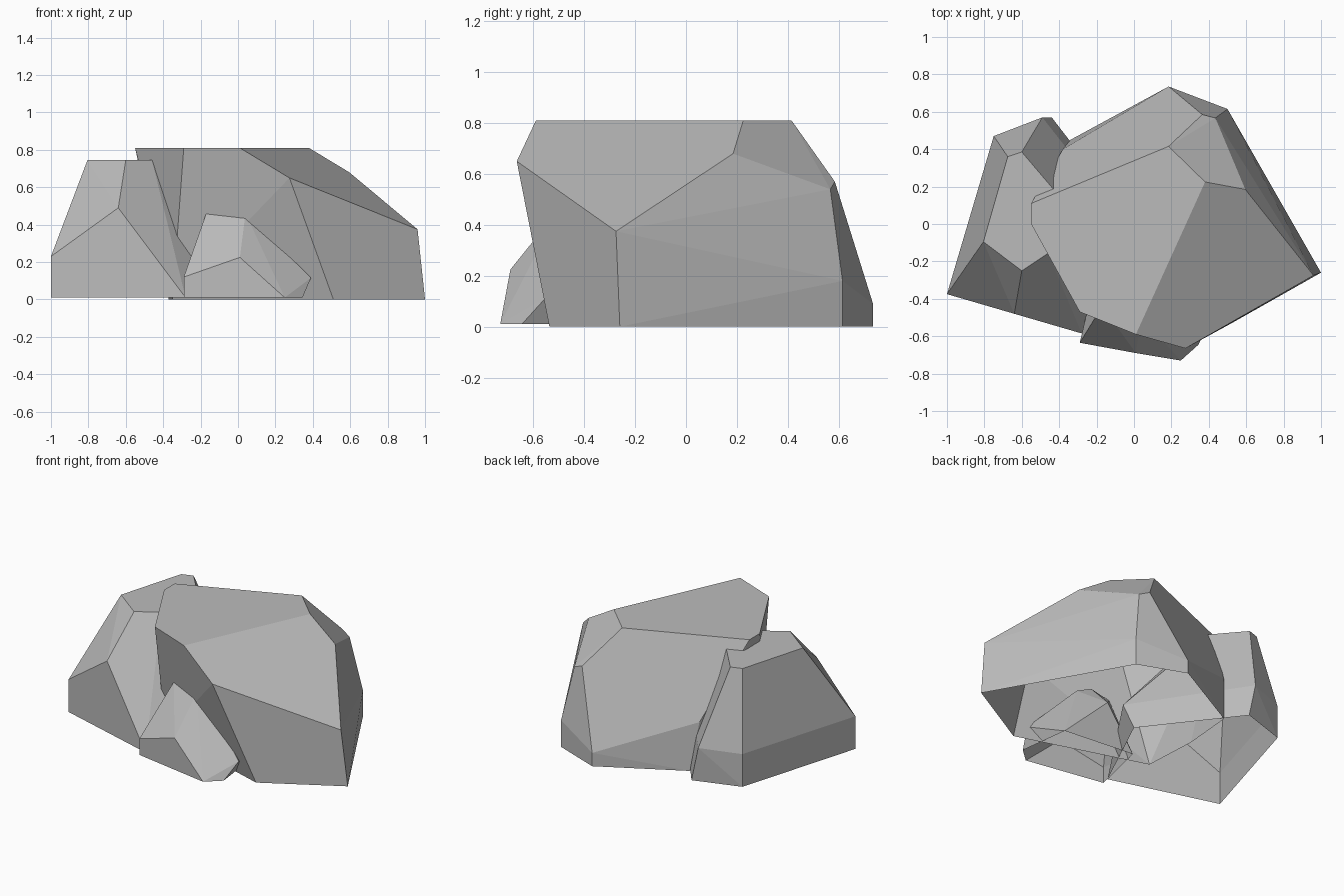
import bpy
import bmesh
import math

cube = bpy.data.objects.get("Cube")
if cube:
    bpy.data.objects.remove(cube, do_unlink=True)

stone = bpy.data.materials.new("stone_grey")
stone.use_nodes = True
grey = (0.5, 0.5, 0.5, 1)
stone.diffuse_color = grey
stone.node_tree.nodes["Principled BSDF"].inputs["Base Color"].default_value = grey


def make_rock(name, *rings):
    """Faceted boulder: hull around rings of corners, left open underneath."""
    bm = bmesh.new()
    for ring in rings:
        for corner in ring:
            bm.verts.new(corner)
    hull = bmesh.ops.convex_hull(bm, input=bm.verts[:])
    loose = {g for g in hull["geom_interior"] + hull["geom_unused"]
             if isinstance(g, bmesh.types.BMVert)}
    bmesh.ops.delete(bm, geom=list(loose), context="VERTS")
    bmesh.ops.recalc_face_normals(bm, faces=bm.faces[:])
    bmesh.ops.dissolve_limit(bm, angle_limit=math.radians(4),
                             verts=bm.verts[:], edges=bm.edges[:])
    bm.normal_update()
    under = [f for f in bm.faces if f.normal.z < -0.95]
    bmesh.ops.delete(bm, geom=under, context="FACES")
    mesh = bpy.data.meshes.new(name)
    bm.to_mesh(mesh)
    bm.free()
    mesh.materials.append(stone)
    rock = bpy.data.objects.new(name, mesh)
    bpy.context.collection.objects.link(rock)
    return rock


# Large boulder: flat top, sloping shoulders, ground outline
make_rock(
    "large_rock",
    [(-.55, .11, .81), (-.55, 0, .81), (-.29, -.47, .81), (.01, -.59, .81),
     (.38, .225, .81), (.185, .415, .81)],
    [(.275, -.665, .65), (.96, -.275, .375), (.595, .185, .68),
     (.365, .585, .57), (.435, .567, .54), (.5, .615, .18),
     (.185, .735, .09), (-.38, .4, .32)],
    [(.51, -.537, 0), (1, -.26, 0), (.5, .615, 0), (.185, .735, 0),
     (-.34, .45, 0), (-.37, .1, 0), (-.35, -.27, 0)])

# Medium boulder leaning against the large one
make_rock(
    "side_rock",
    [(-.805, -.095, .745), (-.6, -.25, .745), (-.46, -.157, .745),
     (-.43, .185, .745), (-.6, .385, .745), (-.675, .36, .745)],
    [(-1, -.375, .23), (-.64, -.48, .49), (-.75, .47, .23),
     (-.49, .57, .24), (.02, -.08, .2)],
    [(-1, -.375, .01), (-.28, -.585, .01), (0, 0, .01),
     (-.44, .57, .01), (-.75, .47, .01)])

# Small stone at the front
make_rock(
    "front_rock",
    [(-.17, -.44, .46), (-.01, -.42, .475), (.04, -.5, .46), (.08, -.45, .44)],
    [(-.29, -.635, .12), (.01, -.69, .225), (.39, -.55, .115), (0, -.25, .3)],
    [(-.29, -.635, .01), (.25, -.73, .01), (.345, -.645, .01),
     (.3, -.3, .01), (-.2, -.25, .01)])
